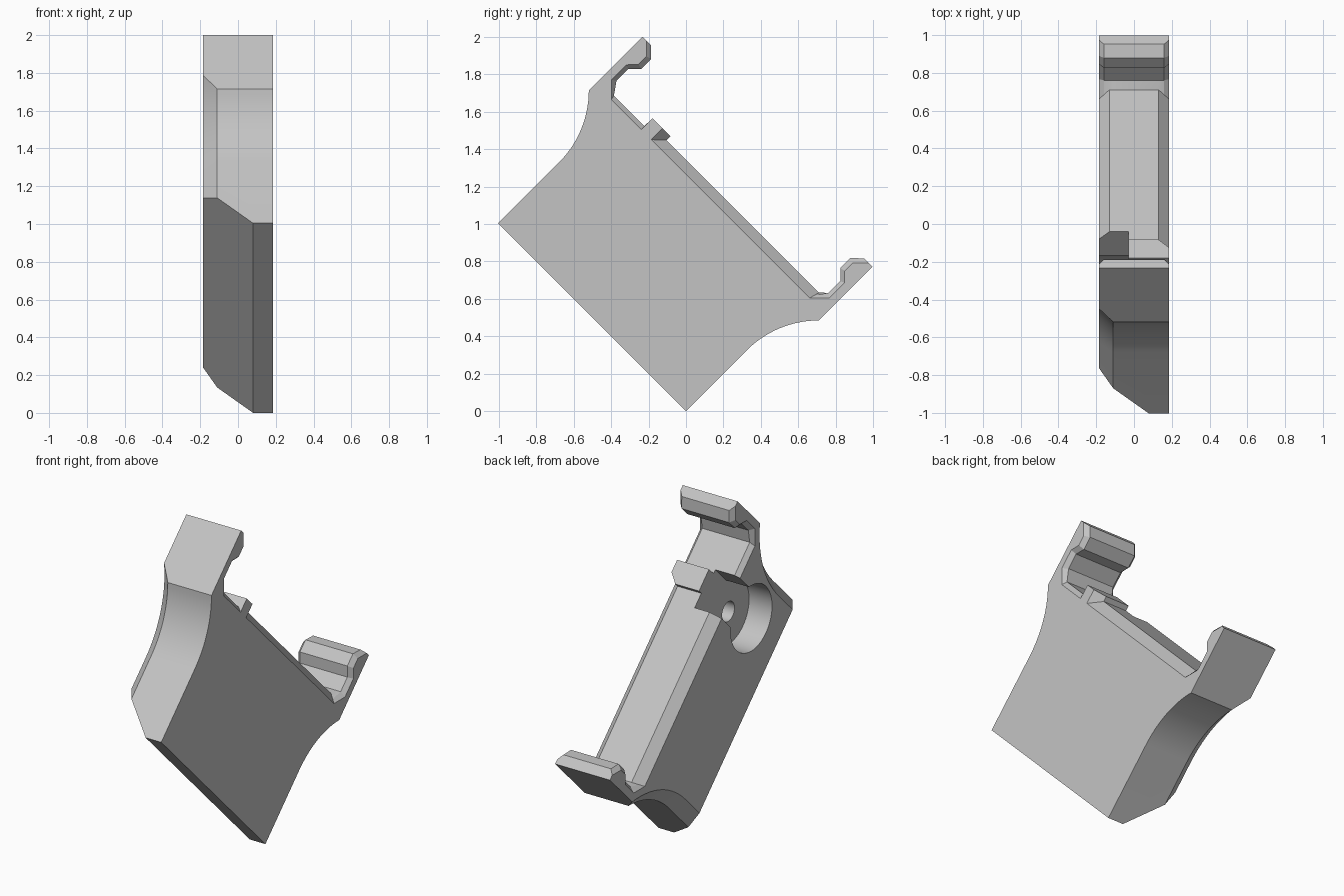
import bpy, bmesh, math
from mathutils import Matrix, Vector

cube = bpy.data.objects.get("Cube")
if cube:
    bpy.data.objects.remove(cube, do_unlink=True)

grey = bpy.data.materials.new("plain grey")
grey.use_nodes = True
grey.diffuse_color = (0.55, 0.55, 0.55, 1)
grey.node_tree.nodes["Principled BSDF"].inputs["Base Color"].default_value = (0.55, 0.55, 0.55, 1)

# Parts are drawn upright as (x, along, up), then tipped 45 degrees onto one corner
TILT = Matrix.Rotation(math.radians(-45), 4, 'X') @ Matrix.Translation((0, -0.71, 0))
HALF = 0.185      # half thickness


def make_object(name, bm):
    bmesh.ops.recalc_face_normals(bm, faces=bm.faces)
    bm.transform(TILT)
    mesh = bpy.data.meshes.new(name)
    bm.to_mesh(mesh)
    bm.free()
    mesh.materials.append(grey)
    obj = bpy.data.objects.new(name, mesh)
    bpy.context.collection.objects.link(obj)
    return obj


def loft(loops):
    """Skin a row of matching closed loops and cap both ends."""
    bm = bmesh.new()
    rows = [[bm.verts.new(p) for p in loop] for loop in loops]
    n = len(rows[0])
    for a, b in zip(rows, rows[1:]):
        for i in range(n):
            j = (i + 1) % n
            bm.faces.new((a[i], a[j], b[j], b[i]))
    bm.faces.new(rows[0][::-1])
    bm.faces.new(rows[-1])
    return bm


# Body outline: flared end walls, hooked jaws and a floor between them
HOOK_SIDE = [(.87, 1.25), (.84, 1.25), (.78, 1.19), (.78, 1.13), (.825, 1.083), (.825, .97), (.75, .895)]
HOOK_MID = [(.87, 1.25), (.806, 1.25), (.753, 1.2), (.753, 1.124), (.801, 1.076), (.801, .985), (.765, .95)]
STEP = -0.524


def end_wall(inset, steps=14):
    radius = 0.546 + inset
    sweep = math.acos((1.256 - 0.87) / radius)
    arc = [sweep * i / steps for i in range(steps + 1)]
    return [(0.71 - inset, 0)] + [(1.256 - radius * math.cos(a), 0.459 + radius * math.sin(a)) for a in arc]


def mix(a, b, t):
    return tuple(p + (q - p) * t for p, q in zip(a, b))


def section(x):
    edge = HALF - abs(x)
    hook_t = min(1, edge / 0.025)
    floor_t = min(1, edge / 0.055)
    wall = end_wall(max(0, -0.11 - x))
    hook = [mix(a, b, hook_t) for a, b in zip(HOOK_SIDE[:-1], HOOK_MID[:-1])]
    near_floor = mix(HOOK_SIDE[-1], HOOK_MID[-1], floor_t)
    far_floor = mix(HOOK_SIDE[-1], (.755, .92), hook_t)
    right = wall + hook + [near_floor]
    steps = [mix((STEP + .004, .895), (STEP, .95), floor_t), mix((STEP, .895), (STEP - .002, .92), hook_t)]
    left = [(-w, v) for w, v in wall + hook + [far_floor]][::-1]
    return [(x, w, v) for w, v in right + steps + left]


bm = loft([section(x) for x in (-HALF, -.16, -.13, -.11, .13, .16, HALF)])
# Long bevel under the body
cut = bmesh.ops.bisect_plane(bm, geom=bm.verts[:] + bm.edges[:] + bm.faces[:], dist=1e-5,
                             plane_co=(0.08, 0, 0), plane_no=(-1, 0, -1), clear_outer=True)
rim = [e for e in bm.edges if e.is_boundary]
bmesh.ops.holes_fill(bm, edges=rim, sides=0)
body = make_object("holder_body", bm)


def prism(name, outline, x0, x1):
    return make_object(name, loft([[(x, w, v) for w, v in outline] for x in (x0, x1)]))


# Keyhole pocket with a screw hole, open to one side and to the floor
CENTRE = (-0.423, 0.617)


def circle(radius, start, end, count):
    angles = [start + (end - start) * i / count for i in range(count + 1)]
    return [(CENTRE[0] + radius * math.sin(a), CENTRE[1] + radius * math.cos(a)) for a in angles]


gap = math.asin(0.1255 / 0.2)
keyhole = circle(0.2, gap, 2 * math.pi - gap, 48)
keyhole += [(keyhole[-1][0], 1.1), (keyhole[0][0], 1.1)]
cutters = [prism("pocket_cutter", keyhole, -0.4, -0.03),
           prism("screw_cutter", circle(0.06, 0, 2 * math.pi, 32)[:-1], -0.1, 0.12)]
for cutter in cutters:
    cutter.hide_render = True
    mod = body.modifiers.new(cutter.name, 'BOOLEAN')
    mod.operation = 'DIFFERENCE'
    mod.solver = 'EXACT'
    mod.object = cutter
bpy.context.view_layer.update()
carved = bpy.data.meshes.new_from_object(body.evaluated_get(bpy.context.evaluated_depsgraph_get()))
body.modifiers.clear()
body.data = carved
for cutter in cutters:
    bpy.data.objects.remove(cutter, do_unlink=True)

# Raised ridge across the floor beside the pocket
plan = [(-.03, STEP), (HALF, STEP), (HALF, -.447), (.13, -.388), (-.03, -.388)]
ridge = make_object("floor_ridge", loft([[(x, w, v) for x, w in plan] for v in (.89, .981)]))

# Smooth the curved walls, keep the bevels crisp
for obj in (body, ridge):
    bpy.ops.object.select_all(action='DESELECT')
    obj.select_set(True)
    bpy.context.view_layer.objects.active = obj
    bpy.ops.object.shade_smooth_by_angle(angle=math.radians(25))
